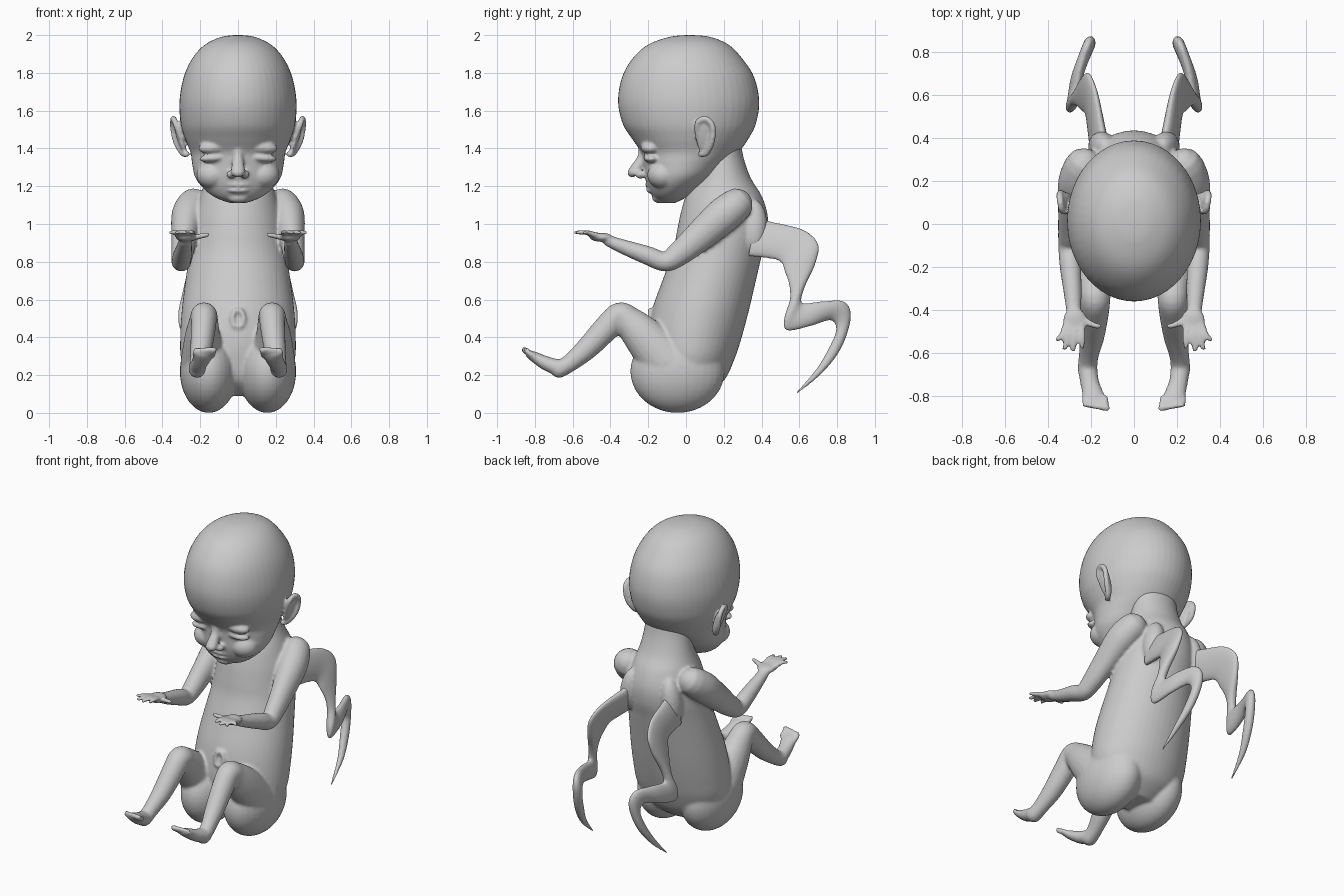
import bpy, bmesh
from math import sin, cos, pi
from mathutils import Vector, Matrix

X = Vector((1, 0, 0))


def spline(rows, n=6):
    """Smoothly interpolate rows of numbers (Catmull-Rom)."""
    out = []
    for i in range(len(rows) - 1):
        a, b, c, d = (rows[max(i - 1, 0)], rows[i], rows[i + 1], rows[min(i + 2, len(rows) - 1)])
        for k in range(n):
            t = k / n
            out.append([0.5 * (2 * q + (r - p) * t + (2 * p - 5 * q + 4 * r - s) * t * t
                               + (3 * q - p - 3 * r + s) * t ** 3)
                        for p, q, r, s in zip(a, b, c, d)])
    return out + [list(rows[-1])]


def loft(bm, rings, seg=28):
    """Skin elliptical rings given as (centre, axis_u, axis_v)."""
    loops = [[bm.verts.new(c + u * cos(2 * pi * j / seg) + v * sin(2 * pi * j / seg))
              for j in range(seg)] for c, u, v in rings]
    faces = []
    for a, b in zip(loops, loops[1:]):
        for j in range(seg):
            k = (j + 1) % seg
            faces.append(bm.faces.new((a[j], a[k], b[k], b[j])))
    faces += [bm.faces.new(loops[0]), bm.faces.new(loops[-1])]
    bmesh.ops.recalc_face_normals(bm, faces=faces)


def stack(bm, rows):
    """Horizontal rings: z, front y, back y, half width."""
    loft(bm, [(Vector((0, (f + b) / 2, z)), X * w, Vector((0, (b - f) / 2, 0)))
              for z, f, b, w in spline(rows)], 48)


def limb(bm, rows, s=1):
    """Tube with rounded ends: x, y, z, half width, half height; s mirrors x."""
    pts = spline(rows)
    cs = [Vector((p[0] * s, p[1], p[2])) for p in pts]
    rings = []
    for i, p in enumerate(pts):
        t = (cs[min(i + 1, len(cs) - 1)] - cs[max(i - 1, 0)]).normalized()
        v = t.cross(X).normalized()
        u = v.cross(t).normalized()
        ring = (cs[i], u * p[3], v * p[4])
        caps = [(cs[i] + t * p[4] * k * e, u * p[3] * q, v * p[4] * q)
                for e in ((-1,) if i == 0 else (1,)) for k, q in ((.5, .86), (.85, .5), (.98, .15))]
        if i == 0:
            rings += caps[::-1] + [ring]
        elif i == len(pts) - 1:
            rings += [ring] + caps
        else:
            rings.append(ring)
    loft(bm, rings, 20)


def ball(bm, c, r, tilt=0):
    m = Matrix.Translation(c) @ Matrix.Rotation(tilt, 4, 'Y') @ Matrix.Diagonal((*r, 1))
    bmesh.ops.create_uvsphere(bm, u_segments=32, v_segments=20, radius=1, matrix=m)


def finish(name, bm, voxel, smooth):
    me = bpy.data.meshes.new(name)
    bm.to_mesh(me)
    bm.free()
    ob = bpy.data.objects.new(name, me)
    bpy.context.collection.objects.link(ob)
    me.polygons.foreach_set("use_smooth", [True] * len(me.polygons))
    mod = ob.modifiers.new("fuse", 'REMESH')
    mod.mode = 'VOXEL'
    mod.voxel_size = voxel
    mod.use_smooth_shade = True
    mod = ob.modifiers.new("soften", 'SMOOTH')
    mod.factor = 0.5
    mod.iterations = smooth


# head: skull, face and ears
bm = bmesh.new()
stack(bm, [(2.0, 0, .04, .02), (1.99, -.09, .13, .09), (1.95, -.2, .225, .175),
           (1.88, -.28, .295, .24), (1.78, -.338, .36, .287), (1.65, -.36, .388, .31),
           (1.53, -.335, .37, .303), (1.45, -.285, .33, .28), (1.38, -.238, .28, .252),
           (1.32, -.226, .22, .243), (1.25, -.218, .15, .228), (1.19, -.2, .07, .185),
           (1.14, -.17, .0, .12), (1.11, -.12, -.06, .04)])
limb(bm, [(0, -.225, 1.42, .025, .025), (0, -.228, 1.35, .028, .03),
          (0, -.26, 1.3, .035, .03), (0, -.285, 1.272, .036, .026)])
ball(bm, (0, -.186, 1.207), (.072, .03, .016))
ball(bm, (0, -.182, 1.178), (.06, .03, .015))
ball(bm, (0, -.14, 1.14), (.06, .04, .03))
for s in (1, -1):
    ball(bm, (.036 * s, -.24, 1.262), (.025, .03, .022))
    ball(bm, (.125 * s, -.187, 1.405), (.085, .052, .036), .08 * s)
    ball(bm, (.125 * s, -.182, 1.35), (.08, .045, .024), .08 * s)
    ball(bm, (.13 * s, -.12, 1.26), (.09, .085, .075))
    ball(bm, (.307 * s, .1, 1.46), (.018, .046, .1), .3 * s)
    limb(bm, [(.3, .065, 1.45, .014, .014), (.33, .06, 1.53, .016, .016),
              (.342, .1, 1.558, .016, .016), (.345, .14, 1.52, .016, .016),
              (.33, .138, 1.44, .016, .016), (.295, .11, 1.38, .018, .018),
              (.275, .08, 1.37, .018, .018)], s)
finish("head", bm, .0085, 5)

# body: neck, torso, arms and legs fused into one skin
bm = bmesh.new()
stack(bm, [(1.43, .1, .29, .14), (1.34, .08, .308, .15), (1.24, .05, .345, .17),
           (1.15, 0, .4, .2), (1.05, -.03, .432, .23), (.95, -.05, .43, .245),
           (.85, -.07, .405, .257), (.7, -.125, .37, .278), (.55, -.178, .335, .297),
           (.4, -.205, .295, .306), (.28, -.2, .255, .3), (.17, -.17, .2, .25),
           (.09, -.08, .1, .12)])
for s in (1, -1):
    ball(bm, (.155 * s, -.045, .22), (.153, .25, .22))           # buttock
    ball(bm, (.15 * s, .36, .99), (.06, .07, .14), -.15 * s)     # shoulder blade
    limb(bm, [(0.012, -.19, .545, .012, .012), (.03, -.195, .51, .012, .012),
              (.022, -.198, .465, .012, .012), (.004, -.2, .452, .01, .01)], s)  # navel rim
    # arm
    limb(bm, [(.235, .265, 1.1, .09, .09), (.265, .19, 1.04, .088, .095),
              (.285, .06, .925, .068, .08), (.295, -.04, .84, .058, .065),
              (.3, -.11, .8, .052, .052), (.295, -.2, .832, .05, .05),
              (.285, -.32, .875, .042, .04), (.28, -.41, .91, .034, .03)], s)
    ball(bm, (.275 * s, -.45, .93), (.056, .062, .024))
    for bx, tx, ty in ((.315, .357, -.535), (.292, .322, -.578),
                       (.268, .284, -.585), (.242, .24, -.57)):
        limb(bm, [(bx, -.46, .935, .015, .015), ((bx + tx) / 2, -.52, .954, .015, .014),
                  (tx, ty, .955, .012, .012)], s)
    limb(bm, [(.25, -.43, .925, .018, .016), (.2, -.465, .935, .016, .015),
              (.16, -.475, .942, .012, .012)], s)
    # leg and foot
    limb(bm, [(.185, -.1, .27, .12, .14), (.188, -.22, .4, .095, .11),
              (.182, -.3, .48, .078, .085), (.18, -.352, .515, .07, .07),
              (.183, -.415, .455, .066, .07), (.195, -.52, .345, .058, .06),
              (.21, -.61, .268, .046, .048), (.217, -.672, .228, .046, .044)], s)
    limb(bm, [(.217, -.665, .235, .046, .045), (.205, -.74, .262, .044, .038),
              (.185, -.81, .3, .052, .027), (.18, -.83, .31, .05, .02)], s)
    for i in range(5):
        x, r = .132 + .024 * i, .017 - .0013 * i
        limb(bm, [(x + .004, -.81, .305, r, r), (x, -.84, .322, r, r),
                  (x - .004, -.856 + .004 * i, .335, r, r)], s)
finish("body", bm, .0095, 5)

# wings: rings spanning outer edge (x, y, z) to inner edge (x, y, z), with half thickness
wing = [(.13, .37, 1.03, .19, .33, .83, .035), (.15, .46, 1.01, .2, .43, .82, .034),
        (.18, .62, .97, .215, .5, .8, .028), (.21, .7, .895, .24, .525, .74, .026),
        (.23, .685, .79, .26, .545, .68, .026), (.255, .63, .67, .28, .55, .6, .026),
        (.27, .61, .595, .3, .52, .5, .028), (.265, .635, .58, .295, .535, .436, .028),
        (.25, .72, .59, .275, .66, .46, .028), (.215, .835, .59, .23, .765, .49, .028),
        (.2, .873, .51, .215, .795, .44, .028), (.22, .825, .35, .23, .755, .34, .026),
        (.25, .725, .215, .255, .685, .225, .018), (.27, .587, .1, .27, .58, .105, .004)]
for s, side in ((1, "right"), (-1, "left")):
    bm = bmesh.new()
    rows = spline(wing)
    mids = [Vector(((r[0] + r[3]) / 2 * s, (r[1] + r[4]) / 2, (r[2] + r[5]) / 2)) for r in rows]
    rings = []
    for r, c in zip(rows, mids):
        u = Vector((r[0] * s, r[1], r[2])) - c
        v = X - u * (X.dot(u) / u.length_squared)
        rings.append((c, u, v.normalized() * r[6]))
    loft(bm, rings)
    finish(side + "_wing", bm, .007, 3)
